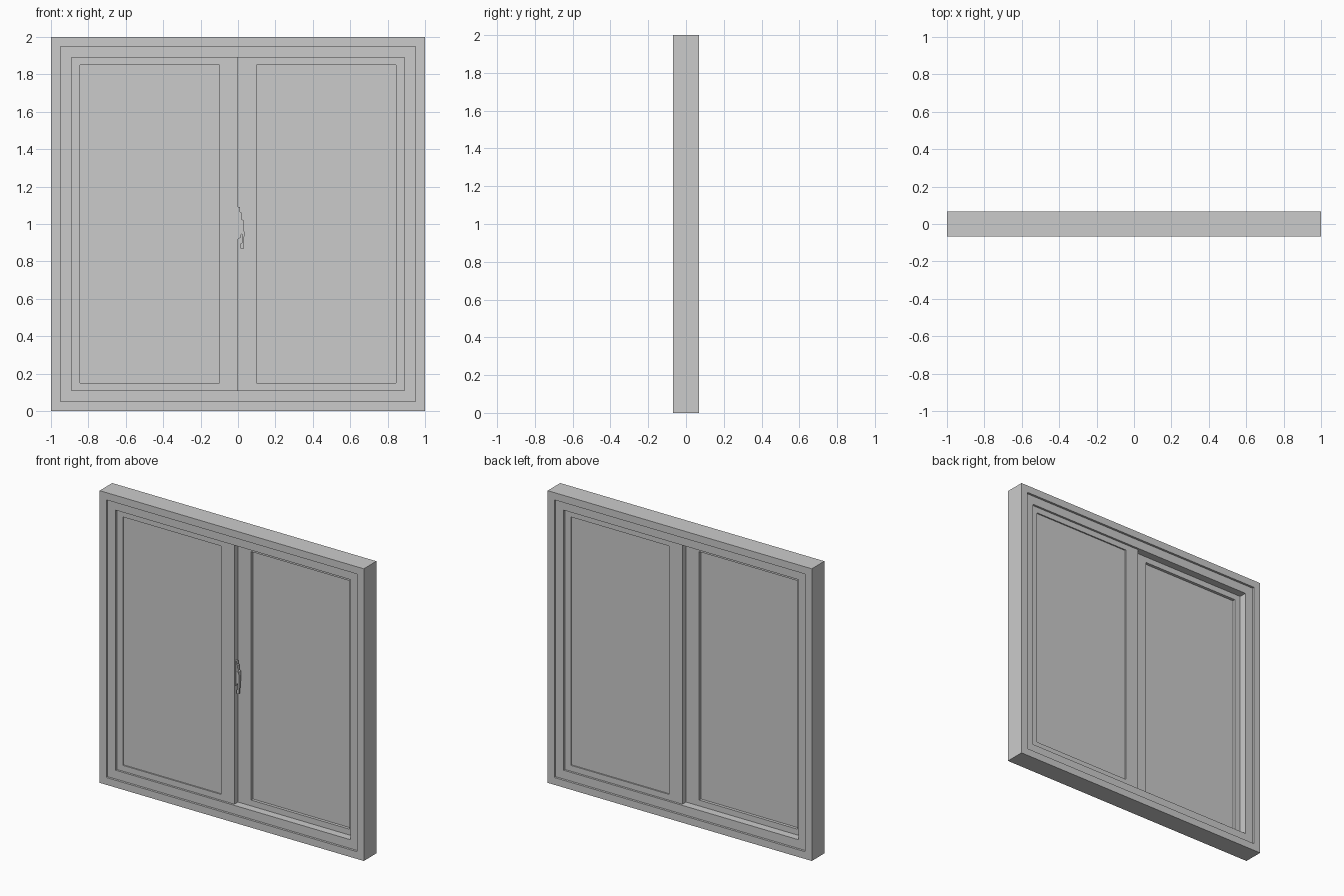
import bpy, bmesh

if "Cube" in bpy.data.objects:
    bpy.data.objects.remove(bpy.data.objects["Cube"])


def finish(name, bm):
    bmesh.ops.recalc_face_normals(bm, faces=bm.faces)
    me = bpy.data.meshes.new(name)
    bm.to_mesh(me)
    bm.free()
    ob = bpy.data.objects.new(name, me)
    bpy.context.collection.objects.link(ob)
    return ob


def ring(name, x0, x1, z0, z1, profile):
    """Mitred rectangular frame; profile is a closed list of (inset, y)."""
    bm = bmesh.new()
    loops = []
    for d, y in profile:
        corners = [(x0 + d, z0 + d), (x1 - d, z0 + d), (x1 - d, z1 - d), (x0 + d, z1 - d)]
        loops.append([bm.verts.new((x, y, z)) for x, z in corners])
    for a, b in zip(loops, loops[1:] + loops[:1]):
        for i in range(4):
            j = (i + 1) % 4
            bm.faces.new((a[i], a[j], b[j], b[i]))
    return finish(name, bm)


def box(name, x0, x1, y0, y1, z0, z1):
    bm = bmesh.new()
    bmesh.ops.create_cube(bm, size=1)
    for v in bm.verts:
        v.co = (x1 if v.co.x > 0 else x0, y1 if v.co.y > 0 else y0, z1 if v.co.z > 0 else z0)
    return finish(name, bm)


def plate(name, outline, y0, y1):
    """Extrude an (x, z) outline along y."""
    bm = bmesh.new()
    face = bm.faces.new([bm.verts.new((x, y0, z)) for x, z in outline])
    new = bmesh.ops.extrude_face_region(bm, geom=[face])["geom"]
    bmesh.ops.translate(bm, vec=(0, y1 - y0, 0),
                        verts=[v for v in new if isinstance(v, bmesh.types.BMVert)])
    return finish(name, bm)


# Outer frame with a stepped lip on both sides
F, S = 0.068, 0.053
ring("outer_frame", -1, 1, 0, 2,
     [(0, -F), (0.05, -F), (0.05, -S), (0.11, -S), (0.11, S), (0.05, S), (0.05, F), (0, F)])

# Two sliding sashes: the second is the first turned half round
for side, s in (("left", 1), ("right", -1)):
    xa, xb = sorted((-0.945 * s, 0))
    ring(side + "_sash", xa, xb, 0.05, 1.95,
         [(0, -0.039 * s), (0.1, -0.039 * s), (0.1, 0), (0, 0)])
    ya, yb = sorted((-0.030 * s, -0.020 * s))
    box(side + "_glass", xa + 0.095, xb - 0.095, ya, yb, 0.145, 1.855)

# Latch on the meeting edge of the front sash: plate, crescent body, lever
box("latch_plate", -0.002, 0.006, -0.034, -0.006, 0.92, 1.09)
plate("latch_body", [(0, 1.09), (0.011, 1.09), (0.012, 1.065), (0.018, 1.06), (0.020, 1.025),
                     (0.029, 1.02), (0.030, 0.95), (0.018, 0.945), (0.012, 0.925), (0, 0.92)],
      -0.030, -0.010)
plate("latch_lever", [(0.018, 1.02), (0.030, 1.02), (0.034, 0.95), (0.031, 0.87),
                      (0.014, 0.87), (0.014, 0.895), (0.022, 0.90), (0.022, 0.95)],
      -0.036, -0.022)
